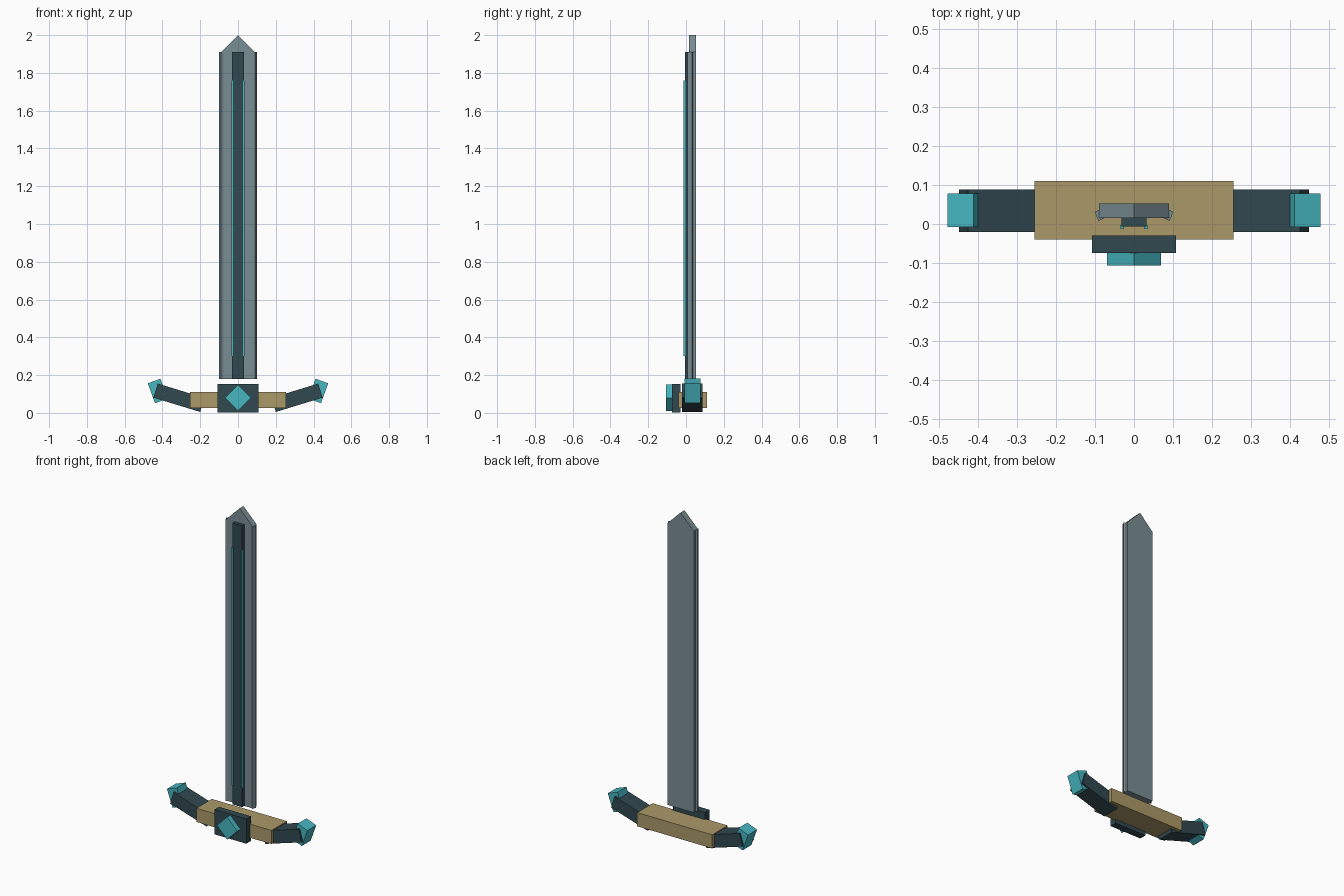
import bpy, bmesh, math
from mathutils import Matrix

if "Cube" in bpy.data.objects:
    bpy.data.objects.remove(bpy.data.objects["Cube"])


def material(name, rgb):
    # sRGB 0-255 to linear
    col = [((c / 255 + 0.055) / 1.055) ** 2.4 for c in rgb] + [1.0]
    m = bpy.data.materials.new(name)
    m.use_nodes = True
    m.diffuse_color = col
    m.node_tree.nodes["Principled BSDF"].inputs["Base Color"].default_value = col
    return m


steel = material("blade steel", (122, 142, 149))
dark = material("dark slate", (48, 72, 79))
teal = material("teal gem", (70, 182, 192))
gold = material("aged gold", (170, 153, 104))


def finish(name, bm, mat):
    bmesh.ops.recalc_face_normals(bm, faces=bm.faces)
    mesh = bpy.data.meshes.new(name)
    bm.to_mesh(mesh)
    bm.free()
    mesh.materials.append(mat)
    ob = bpy.data.objects.new(name, mesh)
    bpy.context.collection.objects.link(ob)
    return ob


def box(name, centre, size, mat, turn=0, axis='Y'):
    bm = bmesh.new()
    bmesh.ops.create_cube(bm, size=1, matrix=Matrix.Diagonal((*size, 1)))
    ob = finish(name, bm, mat)
    ob.location = centre
    ob.rotation_euler['XYZ'.index(axis)] = math.radians(turn)
    return ob


# Blade: pointed outline pushed back to its thickness
bm = bmesh.new()
outline = [(-.09, .18), (.09, .18), (.09, 1.91), (0, 2), (-.09, 1.91)]
face = bm.faces.new([bm.verts.new((x, .015, z)) for x, z in outline])
back = bmesh.ops.extrude_face_region(bm, geom=[face])["geom"]
bmesh.ops.translate(bm, vec=(0, .038, 0),
                    verts=[v for v in back if isinstance(v, bmesh.types.BMVert)])
finish("blade", bm, steel)

# Raised centre strip on the front of the blade
box("blade_rib", (0, .005, 1.045), (.064, .022, 1.73), dark)

# Guard with front plate and diamond gem
box("guard_bar", (0, .035, .068), (.51, .15, .084), gold)
box("guard_plate", (0, -.052, .078), (.216, .044, .152), dark)
box("guard_gem", (0, -.088, .08), (.098, .036, .098), teal, 45)

# Paired parts
for side, label in ((1, "left"), (-1, "right")):
    box(label + "_blade_edge", (side * .085, .0245, 1.045), (.024, .025, 1.73),
        steel, -side * 25, 'Z')
    box(label + "_rib_inlay", (side * .03, -.008, 1.03), (.009, .01, 1.46), teal)
    box(label + "_guard_arm", (side * .3125, .034, .08), (.259, .108, .078),
        dark, -side * 17)
    box(label + "_guard_tip", (side * .425, .035, .116), (.071, .086, .112),
        teal, side * 20)
